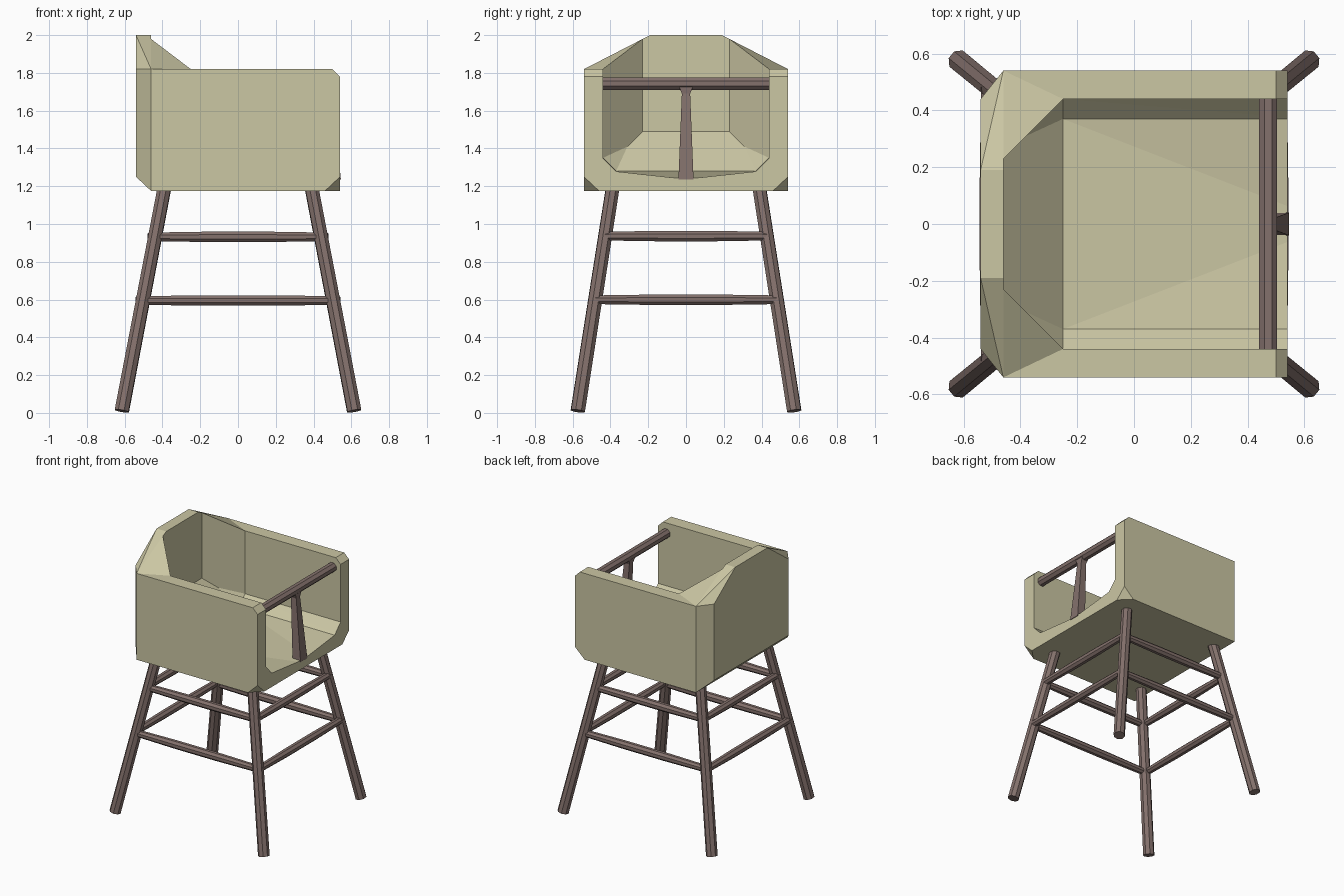
import bpy, bmesh, math
from mathutils import Vector, Matrix

if "Cube" in bpy.data.objects:
    bpy.data.objects.remove(bpy.data.objects["Cube"])


def material(name, rgb):
    m = bpy.data.materials.new(name)
    m.diffuse_color = (*rgb, 1)
    m.use_nodes = True
    m.node_tree.nodes["Principled BSDF"].inputs["Base Color"].default_value = m.diffuse_color
    return m


SHELL = material("cream_shell", (0.60, 0.57, 0.37))
WOOD = material("brown_wood", (0.23, 0.165, 0.15))


def make_object(name, bm, mat):
    bmesh.ops.recalc_face_normals(bm, faces=bm.faces)
    me = bpy.data.meshes.new(name)
    bm.to_mesh(me)
    bm.free()
    ob = bpy.data.objects.new(name, me)
    me.materials.append(mat)
    bpy.context.collection.objects.link(ob)
    return ob


def hull(name, half):
    """Convex solid from points on one side, mirrored across y = 0."""
    bm = bmesh.new()
    pts = {(x, s * y, z) for x, y, z in half for s in (1, -1)}
    for p in sorted(pts):
        bm.verts.new(p)
    bmesh.ops.convex_hull(bm, input=bm.verts)
    bmesh.ops.dissolve_limit(bm, angle_limit=0.01, verts=bm.verts, edges=bm.edges)
    return make_object(name, bm, SHELL)


def boolean(ob, other, op):
    m = ob.modifiers.new(op, 'BOOLEAN')
    m.operation, m.solver, m.object = op, 'EXACT', other
    bpy.context.view_layer.objects.active = ob
    bpy.ops.object.modifier_apply(modifier=m.name)
    bpy.data.objects.remove(other)


def rod(name, a, b, radii, sides=8):
    """Faceted rod from a to b with evenly spaced ring radii."""
    a, b = Vector(a), Vector(b)
    rot = (b - a).to_track_quat('Z', 'Y').to_matrix()
    bm = bmesh.new()
    rings = []
    for i, r in enumerate(radii):
        c = a.lerp(b, i / (len(radii) - 1))
        rings.append([bm.verts.new(c + rot @ Vector((
            r * math.cos(math.tau * (k + .5) / sides),
            r * math.sin(math.tau * (k + .5) / sides), 0))) for k in range(sides)])
    for lo, hi in zip(rings, rings[1:]):
        for k in range(sides):
            n = (k + 1) % sides
            bm.faces.new((lo[k], lo[n], hi[n], hi[k]))
    bm.faces.new(rings[0])
    bm.faces.new(rings[-1])
    return make_object(name, bm, WOOD)


# Tub: chamfered block, with clipped lower front corners
tub = hull("seat_tub", [
    (-.54, .44, 1.82), (-.46, .54, 1.82), (-.54, .44, 1.25), (-.46, .54, 1.175),
    (-.46, .44, 1.175), (.50, .54, 1.82), (.54, .54, 1.78), (.54, .54, 1.25),
    (.46, .54, 1.175), (.54, .46, 1.175)])
# Raised backrest
back = hull("backrest", [
    (-.54, .19, 2), (-.46, .19, 2), (-.46, .24, 1.97), (-.54, .44, 1.82),
    (-.46, .54, 1.82), (-.25, .44, 1.82)])
boolean(tub, back, 'UNION')
# Inner hollow, open at the top and the front
hollow = hull("hollow", [
    (.60, .44, 2.1), (.60, .44, 1.35), (.60, .37, 1.278), (.60, .04, 1.242),
    (-.25, .44, 2.1), (-.25, .44, 1.35), (-.25, .37, 1.28),
    (-.38, .31, 1.41), (-.46, .23, 1.49), (-.46, .23, 2.1)])
boolean(tub, hollow, 'DIFFERENCE')

# Splayed legs
foot, top = Vector((.615, .573, .01)), Vector((.388, .387, 1.20))
for sx, n in ((-1, "back"), (1, "front")):
    for sy, s in ((-1, "right"), (1, "left")):
        f = Vector((sx, sy, 1))
        rod(f"{n}_{s}_leg", foot * f, top * f, (.040, .038))

# Two levels of stretchers
for level, z in (("lower", .595), ("upper", .932)):
    p = foot.lerp(top, (z - foot.z) / (top.z - foot.z))
    radii = (.025, .030, .030, .025)
    for s, n in ((-1, "a"), (1, "b")):
        rod(f"{level}_side_stretcher_{n}", (-p.x, s * p.y, z), (p.x, s * p.y, z), radii)
        x = s * (p.x + .012)
        rod(f"{level}_cross_stretcher_{n}", (x, -p.y, z + .004), (x, p.y, z + .004), radii)

# Safety bar across the front opening
rod("front_bar", (.472, -.445, 1.743), (.472, .445, 1.743), (.035, .035))

# Tapered post under the bar: (x centre, half depth, half width, z)
bm = bmesh.new()
rings = []
for x, d, w, z in ((.512, .033, .040, 1.235), (.475, .022, .022, 1.69), (.472, .028, .036, 1.725)):
    rings.append([bm.verts.new((x + d * i, w * j, z))
                  for i, j in ((-1, -1), (1, -1), (1, 1), (-1, 1))])
for lo, hi in zip(rings, rings[1:]):
    for k in range(4):
        n = (k + 1) % 4
        bm.faces.new((lo[k], lo[n], hi[n], hi[k]))
bm.faces.new(rings[0])
bm.faces.new(rings[-1])
make_object("front_post", bm, WOOD)
